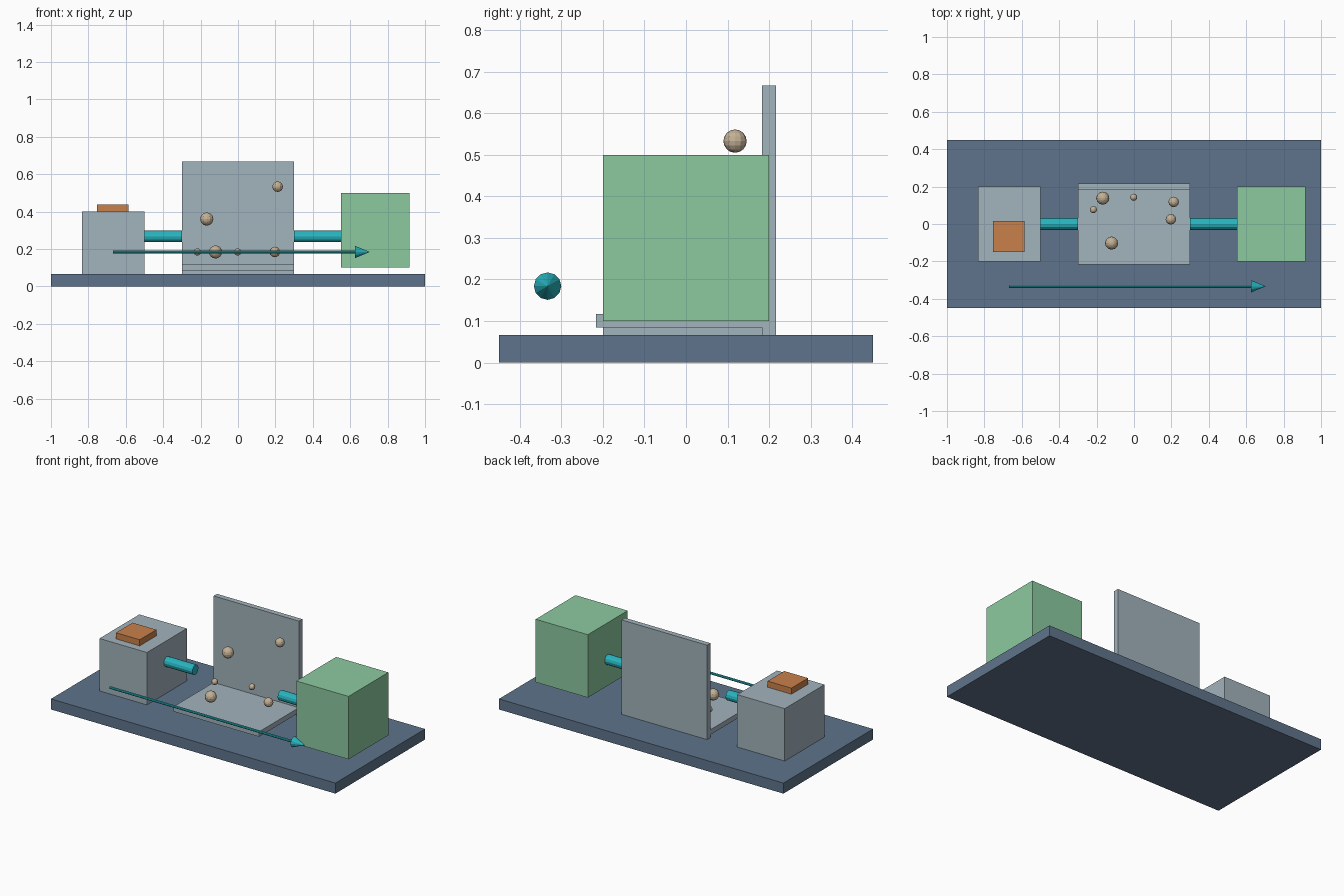
import bpy
from math import pi

cube = bpy.data.objects.get("Cube")
if cube:
    bpy.data.objects.remove(cube, do_unlink=True)


def material(name, hex_code):
    """Flat material from an sRGB hex colour, converted to linear."""
    srgb = [int(hex_code[i:i + 2], 16) / 255 for i in (0, 2, 4)]
    colour = [c / 12.92 if c < 0.04 else ((c + 0.055) / 1.055) ** 2.4 for c in srgb] + [1]
    mat = bpy.data.materials.new(name)
    mat.use_nodes = True
    mat.diffuse_color = colour
    mat.node_tree.nodes["Principled BSDF"].inputs["Base Color"].default_value = colour
    return mat


slate = material("slate blue", "5f748c")
grey = material("pale grey", "a2b3bc")
green = material("soft green", "8ccaa0")
orange = material("copper orange", "c9814b")
teal = material("teal", "28b4bf")
sand = material("sand", "c4b196")


def finish(name, mat):
    obj = bpy.context.object
    obj.name = obj.data.name = name
    obj.data.materials.append(mat)
    return obj


def box(name, mat, x, y, z):
    """Box spanning the given (low, high) range on each axis."""
    spans = (x, y, z)
    bpy.ops.mesh.primitive_cube_add(size=1, location=[(a + b) / 2 for a, b in spans])
    obj = finish(name, mat)
    for v in obj.data.vertices:
        v.co = [c * (b - a) for c, (a, b) in zip(v.co, spans)]


def rod(name, mat, x, y, z, radius, tip=None, sides=12):
    """Cylinder or cone lying along x."""
    bpy.ops.mesh.primitive_cone_add(
        vertices=sides, radius1=radius, radius2=radius if tip is None else tip,
        depth=x[1] - x[0], location=(sum(x) / 2, y, z), rotation=(0, pi / 2, 0))
    finish(name, mat)


# Base slab
box("base", slate, (-1, 1), (-0.45, 0.45), (0, 0.067))

# Source block with its small cap
box("source_block", grey, (-0.834, -0.5), (-0.2, 0.2), (0.067, 0.4))
box("source_cap", orange, (-0.753, -0.586), (-0.15, 0.017), (0.4, 0.439))

# Open chamber: floor panel and back wall
box("chamber_floor", grey, (-0.3, 0.3), (-0.217, 0.19), (0.085, 0.117))
box("chamber_back_wall", grey, (-0.3, 0.3), (0.183, 0.217), (0.067, 0.667))

# Collector block
box("collector_block", green, (0.55, 0.917), (-0.2, 0.2), (0.1, 0.5))

# Connecting pipes
rod("inlet_pipe", teal, (-0.5, -0.3), 0, 0.267, 0.031)
rod("outlet_pipe", teal, (0.3, 0.55), 0, 0.267, 0.031)

# Flow arrow
rod("arrow_shaft", teal, (-0.667, 0.633), -0.333, 0.184, 0.008, sides=8)
rod("arrow_head", teal, (0.625, 0.705), -0.333, 0.184, 0.033, tip=0)

# Floating particles: x, y, z, radius
particles = [
    (-0.167, 0.138, 0.36, 0.035),
    (0.212, 0.118, 0.533, 0.028),
    (-0.12, -0.102, 0.184, 0.035),
    (0.197, 0.025, 0.184, 0.028),
    (-0.217, 0.077, 0.184, 0.019),
    (-0.002, 0.143, 0.184, 0.019),
]
for i, (x, y, z, r) in enumerate(particles, 1):
    bpy.ops.mesh.primitive_uv_sphere_add(segments=12, ring_count=8, radius=r, location=(x, y, z))
    finish(f"particle_{i}", sand)
